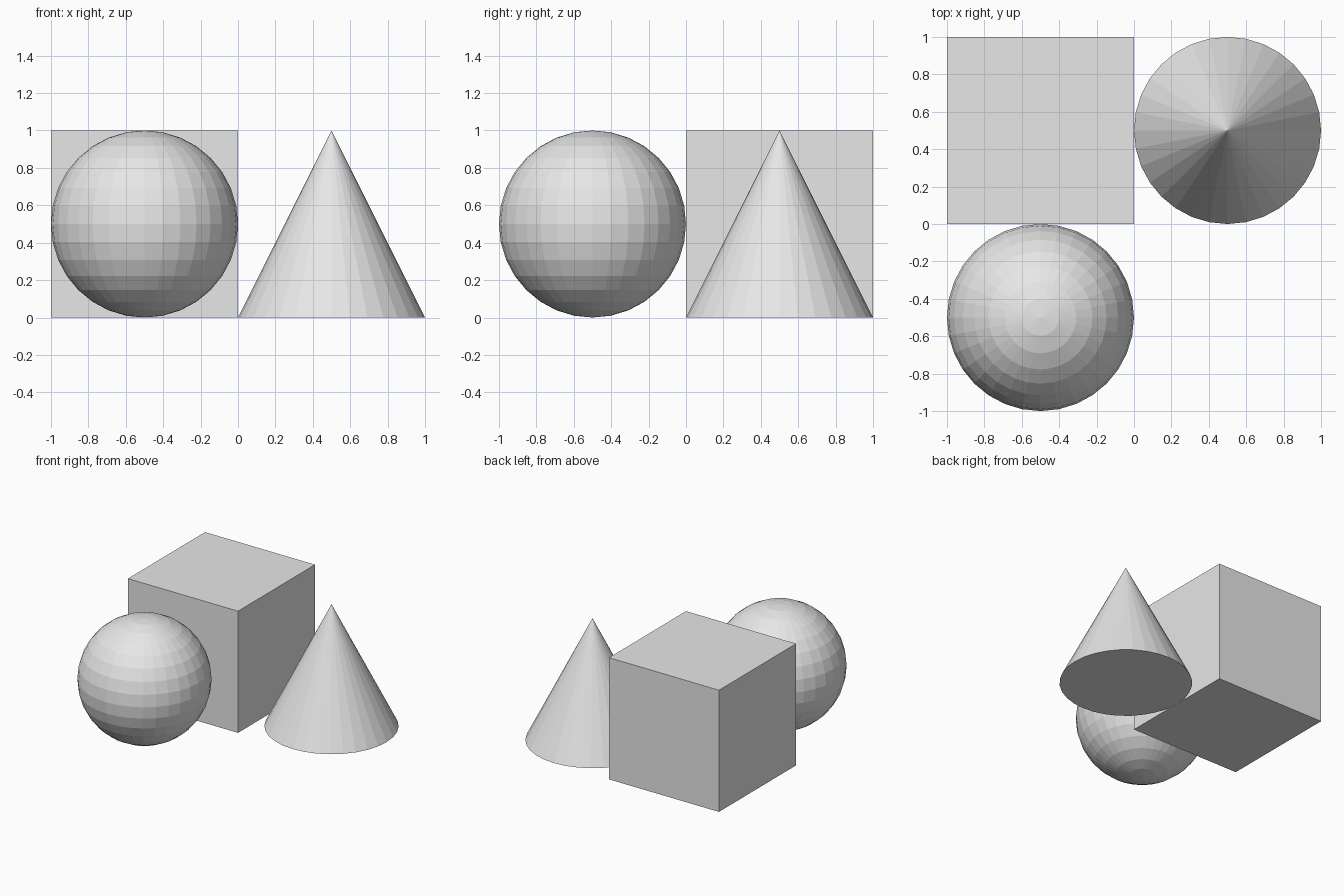
import bpy

if "Cube" in bpy.data.objects:
    bpy.data.objects.remove(bpy.data.objects["Cube"])

# Single plain grey shared by all solids
grey = bpy.data.materials.new("light_grey")
grey.diffuse_color = (0.8, 0.8, 0.8, 1.0)
grey.use_nodes = True
grey.node_tree.nodes["Principled BSDF"].inputs["Base Color"].default_value = grey.diffuse_color


def finish(name):
    """Name the active object and give it the grey, flat-shaded finish."""
    obj = bpy.context.object
    obj.name = name
    obj.data.name = name
    obj.data.materials.clear()
    obj.data.materials.append(grey)
    bpy.ops.object.shade_flat()
    return obj


# Cube at the back left
bpy.ops.mesh.primitive_cube_add(size=1.0, location=(-0.5, 0.5, 0.5))
finish("cube")

# Faceted ball at the front left
bpy.ops.mesh.primitive_uv_sphere_add(
    segments=32, ring_count=16, radius=0.5, location=(-0.5, -0.5, 0.5))
finish("ball")

# Faceted cone at the back right
bpy.ops.mesh.primitive_cone_add(
    vertices=32, radius1=0.5, radius2=0.0, depth=1.0, location=(0.5, 0.5, 0.5))
finish("cone")
